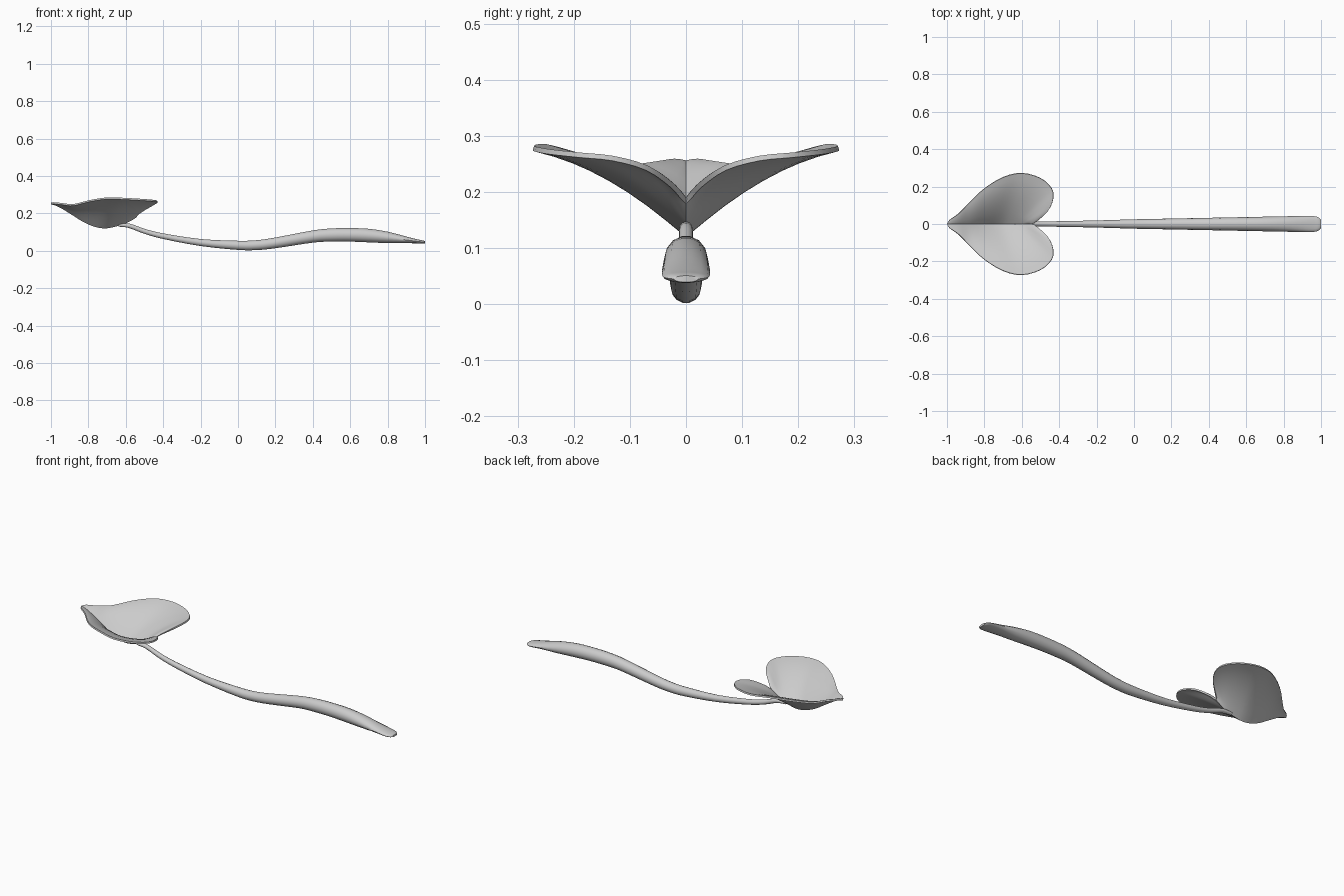
import bpy, math
from mathutils import Vector

if "Cube" in bpy.data.objects:
    bpy.data.objects.remove(bpy.data.objects["Cube"])


def spline(pts, steps):
    """Catmull-Rom sampling through tuples of any length."""
    vs = [Vector(p) for p in pts]
    vs = [vs[0] * 2 - vs[1]] + vs + [vs[-1] * 2 - vs[-2]]
    out = []
    for i in range(1, len(vs) - 2):
        a, b, c, d = vs[i - 1:i + 3]
        for s in range(steps):
            t = s / steps
            out.append(0.5 * (2 * b + (c - a) * t + (2 * a - 5 * b + 4 * c - d) * t * t
                              + (3 * b - a - 3 * c + d) * t ** 3))
    return out + [vs[-2]]


def make_object(name, verts, faces):
    me = bpy.data.meshes.new(name)
    me.from_pydata(verts, [], faces)
    ob = bpy.data.objects.new(name, me)
    bpy.context.collection.objects.link(ob)
    bpy.ops.object.select_all(action='DESELECT')
    bpy.context.view_layer.objects.active = ob
    ob.select_set(True)
    bpy.ops.object.mode_set(mode='EDIT')
    bpy.ops.mesh.select_all(action='SELECT')
    bpy.ops.mesh.remove_doubles(threshold=0.0005)
    bpy.ops.mesh.normals_make_consistent(inside=False)
    bpy.ops.object.mode_set(mode='OBJECT')
    return ob


# Leaf bowl: fold line and rim run from the tip to the notch
rim = spline([(-1, 0, .252), (-.985, .022, .255), (-.935, .058, .25), (-.88, .115, .245),
              (-.8, .19, .265), (-.7, .25, .281), (-.6, .272, .278), (-.5, .245, .272),
              (-.44, .19, .266), (-.433, .13, .26), (-.46, .07, .243), (-.51, .025, .212),
              (-.545, 0, .183)], 3)
fold = spline([(-1, 0, .252), (-.975, 0, .246), (-.935, 0, .226), (-.88, 0, .192),
               (-.82, 0, .155), (-.76, 0, .131), (-.71, 0, .124), (-.67, 0, .130),
               (-.635, 0, .139), (-.61, 0, .147), (-.59, 0, .156), (-.565, 0, .169),
               (-.545, 0, .183)], 3)
COLS = 8
verts, faces = [], []
for m, r in zip(fold, rim):
    for j in range(-COLS, COLS + 1):
        v = abs(j) / COLS
        p = m.lerp(r, v)
        p.z = m.z + (r.z - m.z) * v * (1.6 - .6 * v)
        p.y = math.copysign(p.y, j)
        verts.append(p)
w = 2 * COLS + 1
for i in range(len(rim) - 1):
    for j in range(w - 1):
        a = i * w + j
        faces.append((a, a + 1, a + w + 1, a + w))
leaf = make_object("leaf_bowl", verts, faces)
mod = leaf.modifiers.new("thickness", 'SOLIDIFY')
mod.thickness = .009
mod.offset = 0
bpy.ops.object.modifier_apply(modifier=mod.name)
bpy.ops.object.shade_smooth_by_angle(angle=math.radians(35))

# Handle: x, centre z, half width, half height
path = spline([(-.64, .137, .010, .008), (-.58, .133, .012, .012), (-.5, .104, .013, .013),
               (-.4, .078, .015, .015), (-.2, .044, .019, .019), (0, .029, .025, .025),
               (.1, .030, .027, .027), (.2, .042, .029, .029), (.4, .076, .033, .033),
               (.5, .084, .035, .036), (.6, .085, .037, .037), (.7, .081, .039, .037),
               (.8, .071, .041, .031), (.9, .058, .043, .018), (.96, .050, .042, .011),
               (.985, .047, .036, .009), (1, .045, .022, .006)], 3)
SIDES = 14
verts, faces = [], []
for i, p in enumerate(path):
    q0, q1 = path[max(i - 1, 0)], path[min(i + 1, len(path) - 1)]
    slope = math.atan2(q1[1] - q0[1], q1[0] - q0[0])
    for k in range(SIDES):
        a = 2 * math.pi * k / SIDES
        h = p[3] * math.sin(a)
        verts.append((min(p[0] - h * math.sin(slope), 1), p[2] * math.cos(a),
                      p[1] + h * math.cos(slope)))
for i in range(len(path) - 1):
    for k in range(SIDES):
        n = (k + 1) % SIDES
        faces.append((i * SIDES + k, i * SIDES + n, (i + 1) * SIDES + n, (i + 1) * SIDES + k))
last = (len(path) - 1) * SIDES
faces += [tuple(range(SIDES)), tuple(range(last, last + SIDES))]
handle = make_object("handle", verts, faces)
bpy.ops.object.shade_smooth_by_angle(angle=math.radians(50))
